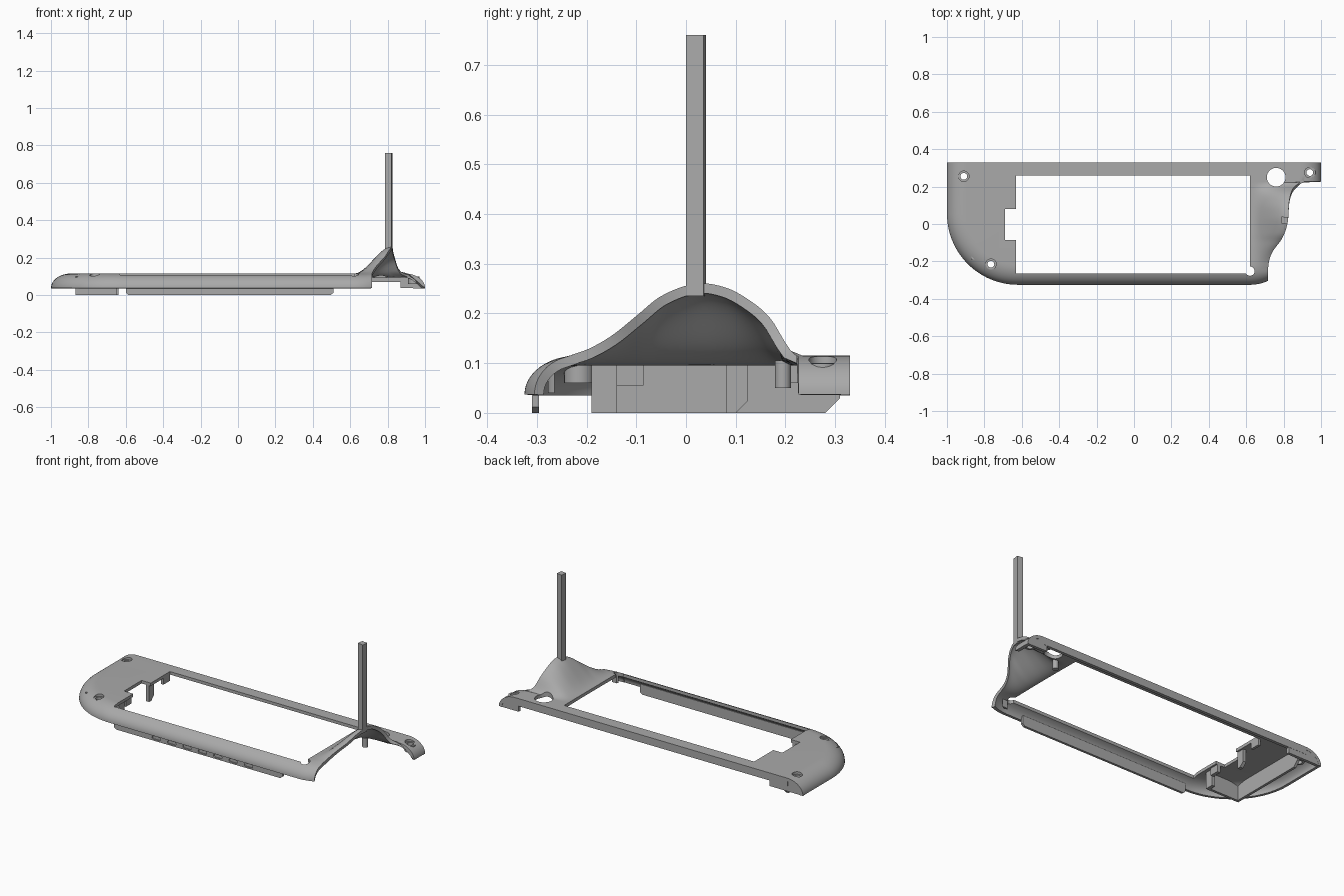
import bpy, bmesh, math
from mathutils import Vector

default = bpy.data.objects.get("Cube")
if default:
    bpy.data.objects.remove(default, do_unlink=True)

grey = bpy.data.materials.new("plain_grey")
grey.use_nodes = True
grey.diffuse_color = (0.4, 0.4, 0.4, 1)
grey.node_tree.nodes["Principled BSDF"].inputs["Base Color"].default_value = (0.4, 0.4, 0.4, 1)

TOP, LIP, RIM, FRONT, BACK = 0.115, 0.037, 0.105, -0.325, 0.33
SEAM = 0.62


def add(name, bm):
    me = bpy.data.meshes.new(name)
    bm.to_mesh(me)
    bm.free()
    me.materials.append(grey)
    ob = bpy.data.objects.new(name, me)
    bpy.context.collection.objects.link(ob)
    return ob


def box(name, x0, x1, y0, y1, z0, z1):
    return prism(name, [(x0, z0), (x1, z0), (x1, z1), (x0, z1)], y0, y1)


def prism(name, pts, a, b, axis="y"):
    """Extrude a profile: (x, z) along y, (y, z) along x or (x, y) along z."""
    place = {"y": lambda p, t: (p[0], t, p[1]), "x": lambda p, t: (t, p[0], p[1]),
             "z": lambda p, t: (p[0], p[1], t)}[axis]
    bm = bmesh.new()
    near = [bm.verts.new(place(p, a)) for p in pts]
    far = [bm.verts.new(place(p, b)) for p in pts]
    bm.faces.new(near)
    bm.faces.new(far[::-1])
    for i in range(len(pts)):
        j = (i + 1) % len(pts)
        bm.faces.new((near[i], far[i], far[j], near[j]))
    bmesh.ops.recalc_face_normals(bm, faces=bm.faces)
    return add(name, bm)


def cylinder(name, x, y, r, z0, z1):
    ring = [(x + r * math.cos(i * math.tau / 32), y + r * math.sin(i * math.tau / 32)) for i in range(32)]
    return prism(name, ring, z0, z1, "z")


def finish(ob, cutters=(), thickness=0):
    """Thicken, cut and smooth a part, baking the modifiers."""
    if thickness:
        m = ob.modifiers.new("thickness", "SOLIDIFY")
        m.thickness, m.offset = thickness, -1
    for c in cutters:
        m = ob.modifiers.new("cut", "BOOLEAN")
        m.operation, m.solver, m.object = "DIFFERENCE", "EXACT", c
    dg = bpy.context.evaluated_depsgraph_get()
    dg.update()
    me = bpy.data.meshes.new_from_object(ob.evaluated_get(dg))
    ob.modifiers.clear()
    ob.data = me
    bpy.ops.object.select_all(action="DESELECT")
    ob.select_set(True)
    bpy.context.view_layer.objects.active = ob
    bpy.ops.object.shade_smooth_by_angle(angle=math.radians(30))
    return ob


def sheet(name, rows, extra=None):
    """Join rows of points into an upward-facing surface."""
    bm = bmesh.new()
    grid = [[bm.verts.new(p) for p in row] for row in rows]
    for r, s in zip(grid, grid[1:]):
        for i in range(len(r) - 1):
            bm.faces.new((r[i], r[i + 1], s[i + 1], s[i]))
    if extra:
        bm.faces.new([row[-1] for row in grid] + [bm.verts.new(p) for p in extra])
    bmesh.ops.recalc_face_normals(bm, faces=bm.faces)
    bm.normal_update()
    if sum(f.normal.z * f.calc_area() for f in bm.faces) < 0:
        bmesh.ops.reverse_faces(bm, faces=bm.faces)
    return add(name, bm)


def interp(table, t):
    """Smooth curve through (t, value) points."""
    if t <= table[0][0]:
        return table[0][1]
    for i in range(len(table) - 1):
        (a, p), (b, q) = table[i], table[i + 1]
        if t <= b:
            before = table[max(i - 1, 0)]
            after = table[min(i + 2, len(table) - 1)]
            m = (q - before[1]) / (b - before[0]) * (b - a)
            n = (after[1] - p) / (after[0] - a) * (b - a)
            s = (t - a) / (b - a)
            return ((2 * s**3 - 3 * s * s + 1) * p + (s**3 - 2 * s * s + s) * m
                    + (3 * s * s - 2 * s**3) * q + (s**3 - s * s) * n)
    return table[-1][1]


def rim_height(d):
    d = min(max(d, 0), RIM)
    return LIP + (TOP - LIP) * math.sqrt(max(0, 1 - (1 - d / RIM) ** 2))


# Cutters: window, notch, screw holes and the large round opening
screws = [(-0.91, 0.255), (-0.765, -0.215), (0.94, 0.275)]
window = box("window_cutter", -0.63, 0.75, -0.265, 0.26, -0.1, 0.3)
notch = box("notch_cutter", -0.69, -0.6, -0.085, 0.08, -0.1, 0.3)
corner_hole = cylinder("corner_hole_cutter", SEAM, -0.252, 0.025, -0.1, 0.3)
round_hole = cylinder("round_hole_cutter", 0.76, 0.25, 0.05, -0.1, 0.3)
bores = [cylinder("bore_cutter", x, y, 0.018, -0.1, 0.3) for x, y in screws]
sinks = [cylinder("sink_cutter", x, y, 0.028, 0.1, 0.3) for x, y in screws]
cutters = [window, notch, corner_hole, round_hole] + bores + sinks

# Main shell: curved rim swept round the left corner, with a flat top
R = 0.38
path = [((-1, BACK), (1, 0))]
for i in range(25):
    a = math.pi + i * math.pi / 48
    path.append(((-0.62 + R * math.cos(a), FRONT + R + R * math.sin(a)), (-math.cos(a), -math.sin(a))))
path.append(((SEAM, FRONT), (0, 1)))
rows = []
for p, n in path:
    row = []
    for k in range(13):
        a = k * math.pi / 24
        d = RIM * (1 - math.cos(a))
        row.append((p[0] + n[0] * d, p[1] + n[1] * d, LIP + (TOP - LIP) * math.sin(a)))
    rows.append(row)
main = sheet("main_shell", rows, [(SEAM, BACK, TOP)])
finish(main, [window, notch, corner_hole] + bores[:2] + sinks[:2], 0.018)

# Right shell: raised arch that flows into the front bar and the rear tab
edge = [(-0.33, 0.715), (-0.21, 0.72), (-0.15, 0.74), (-0.08, 0.79), (-0.02, 0.815),
        (0.04, 0.825), (0.12, 0.83), (0.18, 0.845), (0.21, 0.87), (0.222, 0.91)]
arch = [(-0.24, 0), (-0.2, 0.012), (-0.15, 0.04), (-0.1, 0.08), (-0.05, 0.12), (0.02, 0.145),
        (0.08, 0.137), (0.13, 0.11), (0.17, 0.075), (0.2, 0.026), (0.218, 0)]
ys = [FRONT + RIM * (1 - math.cos(k * math.pi / 24)) for k in range(13)]
ys += [-0.22 + (0.222 + 0.22) * k / 40 for k in range(1, 41)] + [0.226, 0.26, 0.3, BACK]
rows = []
for y in ys:
    x1 = interp(edge, y) if y < 0.224 else 1.0
    row = []
    for k in range(33):
        u = math.sin(k * math.pi / 64)
        x = SEAM + (x1 - SEAM) * u
        s = u * u * (3 - 2 * u)
        z = min(rim_height(y - FRONT), rim_height(1 - x)) + interp(arch, y) * s
        bend = 0.02 * ((x - SEAM) / 0.095) ** 2 if y < -0.22 else 0
        row.append((x, y + bend * (-0.22 - y) / RIM, z))
    rows.append(row)
right = sheet("right_arch_shell", rows)
finish(right, [corner_hole, round_hole, bores[2], sinks[2]], 0.02)

# Rear wall and its lower curved ends
box("rear_wall", -0.9, 0.9, 0.312, BACK, 0.07, TOP - 0.001)
for side, inner, name in ((-1, 0.78, "left_rear_end"), (1, 0.87, "right_rear_end")):
    pts = [(side * inner, LIP)]
    for k in range(10):
        a = k * math.pi / 18
        pts.append((side * (1 - RIM * (1 - math.cos(a))), LIP + (TOP - LIP) * math.sin(a) - 0.001))
    pts.append((side * inner, TOP - 0.001))
    prism(name, pts, 0.312, BACK - 0.001)

# Front skirt with a row of rounded recesses
skirt = prism("front_skirt", [(-0.6, 0.06), (-0.6, 0.012), (-0.585, 0), (0.495, 0), (0.51, 0.012), (0.51, 0.06)],
              -0.31, -0.296)
slots = []
for i in range(7):
    cx = -0.32 + i * 0.101
    ring = []
    for k in range(16):
        a = (k + 0.5) * math.tau / 16
        ring.append((cx + math.copysign(0.018, math.cos(a)) + 0.01 * math.cos(a), 0.018 + 0.01 * math.sin(a)))
    slots.append(prism("slot_cutter", ring, -0.33, -0.303))
finish(skirt, slots)

# Compartment walls under the left end
prism("left_inner_wall", [(-0.19, 0), (0.28, 0), (0.31, 0.03), (0.31, 0.1), (-0.19, 0.1)], -0.87, -0.855, "x")
prism("left_front_wall", [(-0.87, 0), (-0.665, 0), (-0.65, 0.03), (-0.65, 0.1), (-0.87, 0.1)], -0.19, -0.175)
box("left_short_wall", -0.67, -0.65, -0.19, -0.14, 0, 0.1)
prism("notch_bracket", [(0.08, 0), (0.1, 0), (0.125, 0.025), (0.125, 0.1), (0.08, 0.1)], -0.66, -0.64, "x")
box("notch_front_bracket", -0.66, -0.64, -0.14, -0.085, 0.055, 0.1)
box("window_rear_bracket", -0.645, -0.63, 0.2, 0.26, 0.06, 0.1)

# Screw bosses and a small peg
for (x, y), bore in zip(screws, bores):
    finish(cylinder("screw_boss", x, y, 0.03, 0.06, 0.099), [bore])
finish(cylinder("corner_boss", 0.65, -0.25, 0.028, 0.04, 0.098), [corner_hole, window])
finish(cylinder("small_peg", 0.7, 0.195, 0.016, 0.05, 0.105))

# Upright square post on the arch
post = box("upright_post", -0.018, 0.018, -0.018, 0.018, 0.235, 0.76)
post.location = (0.805, 0.02, 0)
post.rotation_euler.z = math.radians(-7)

for c in cutters + slots:
    bpy.data.objects.remove(c, do_unlink=True)
